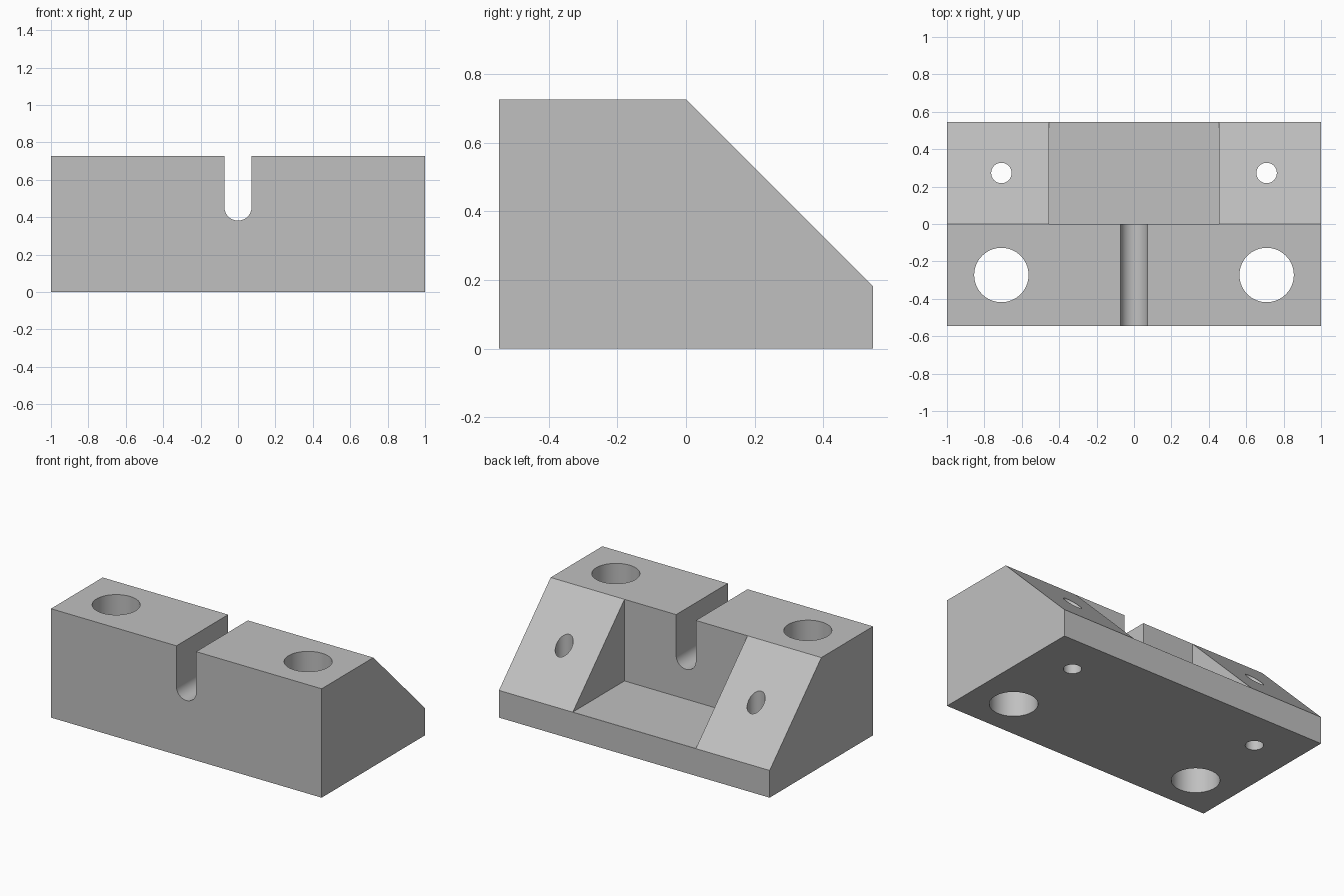
import bpy, bmesh, math

cube = bpy.data.objects.get("Cube")
if cube:
    bpy.data.objects.remove(cube, do_unlink=True)

U = 2 / 11                      # base module: block is 11 x 6 x 4 modules
W, D, H = 5.5 * U, 3 * U, 4 * U  # half width, half depth, height


def prism(name, outline, place, direction):
    """Extrude a closed 2D outline along a direction."""
    bm = bmesh.new()
    face = bm.faces.new([bm.verts.new(place(*p)) for p in outline])
    ext = bmesh.ops.extrude_face_region(bm, geom=[face])
    verts = [g for g in ext["geom"] if isinstance(g, bmesh.types.BMVert)]
    bmesh.ops.translate(bm, verts=verts, vec=direction)
    bmesh.ops.recalc_face_normals(bm, faces=bm.faces)
    mesh = bpy.data.meshes.new(name)
    bm.to_mesh(mesh)
    bm.free()
    obj = bpy.data.objects.new(name, mesh)
    bpy.context.collection.objects.link(obj)
    return obj


def arc(cx, cy, r, start, end, steps):
    angles = [start + (end - start) * i / steps for i in range(steps + 1)]
    return [(cx + r * math.cos(a), cy + r * math.sin(a)) for a in angles]


def cut(target, cutter):
    """Subtract the cutter and discard it."""
    cutter.hide_render = True
    mod = target.modifiers.new(cutter.name, 'BOOLEAN')
    mod.operation, mod.solver, mod.object = 'DIFFERENCE', 'EXACT', cutter
    bpy.context.view_layer.objects.active = target
    bpy.ops.object.modifier_apply(modifier=mod.name)
    bpy.data.objects.remove(cutter, do_unlink=True)


# Block with a sloped back
block = prism("mounting_block",
              [(-D, 0), (D, 0), (D, U), (0, H), (-D, H)],
              lambda y, z: (-W, y, z), (2 * W, 0, 0))

# Central pocket open to the slope
floor = U + 0.0005
cut(block, prism("pocket_cutter",
                 [(0, floor), (1, floor), (1, 1), (0, 1)],
                 lambda y, z: (-2.5 * U, y, z), (5 * U, 0, 0)))

# Round-bottomed slot through the front wall
r = 0.4 * U
cut(block, prism("slot_cutter",
                 arc(0, 2.5 * U, r, math.pi, 2 * math.pi, 32) + [(r, 1), (-r, 1)],
                 lambda x, z: (x, -0.8, z), (0, 0.9, 0)))

# Vertical bores: large in front, small through the slope
for side in (-1, 1):
    for y, radius in ((-1.5 * U, 0.8 * U), (1.5 * U, 0.3 * U)):
        ring = arc(side * 3.9 * U, y, radius, 0, 2 * math.pi, 64)[:-1]
        cut(block, prism("bore_cutter", ring,
                         lambda x, y: (x, y, -0.2), (0, 0, 1.2)))

# Plain grey finish
grey = bpy.data.materials.new("grey")
grey.use_nodes = True
color = (0.53, 0.53, 0.53, 1)
grey.diffuse_color = color
grey.node_tree.nodes["Principled BSDF"].inputs["Base Color"].default_value = color
block.data.materials.clear()
block.data.materials.append(grey)

# Smooth bores, sharp edges
bpy.ops.object.select_all(action='DESELECT')
block.select_set(True)
bpy.context.view_layer.objects.active = block
bpy.ops.object.shade_smooth_by_angle(angle=math.radians(30))
